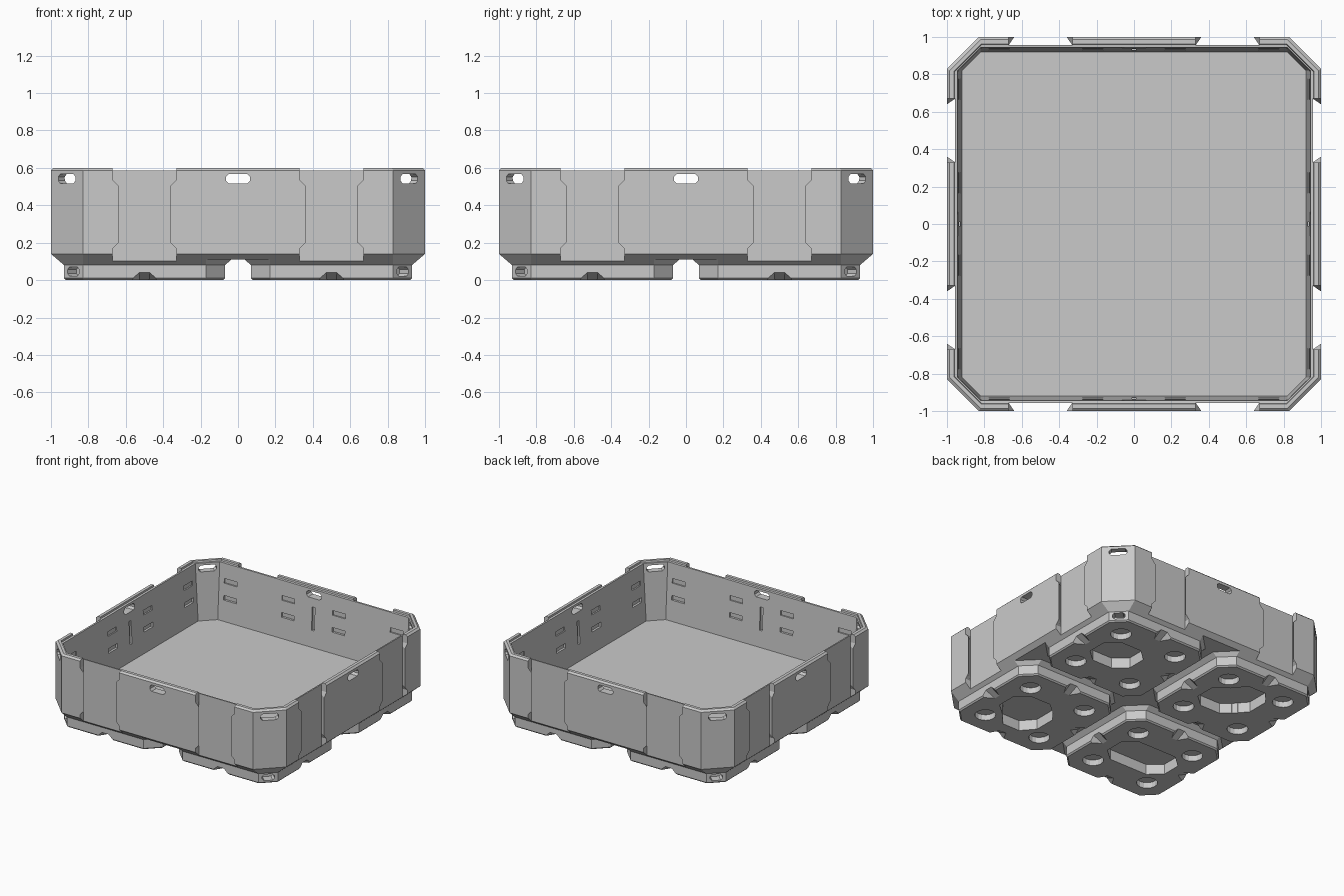
import bpy
import bmesh
from math import radians, cos, sin, tau
from mathutils import Matrix, Vector

cube = bpy.data.objects.get("Cube")
if cube:
    bpy.data.objects.remove(cube, do_unlink=True)

grey = bpy.data.materials.new("plain grey")
grey.use_nodes = True
colour = (0.59, 0.59, 0.59, 1)
grey.diffuse_color = colour
grey.node_tree.nodes["Principled BSDF"].inputs["Base Color"].default_value = colour


def turn(degrees):
    return Matrix.Rotation(radians(degrees), 4, "Z")


def loft(bm, rings, matrix=Matrix()):
    """Closed solid through a list of rings with equal point counts."""
    loops = [[bm.verts.new(matrix @ Vector(p)) for p in ring] for ring in rings]
    n = len(loops[0])
    faces = [bm.faces.new(loops[0]), bm.faces.new(loops[-1])]
    for a, b in zip(loops, loops[1:]):
        for i in range(n):
            j = (i + 1) % n
            faces.append(bm.faces.new((a[i], a[j], b[j], b[i])))
    bmesh.ops.recalc_face_normals(bm, faces=faces)


def octagon(half, cut, z):
    """Square ring with cut corners."""
    s = half - cut
    quarter = [Vector((half, -s, z)), Vector((half, s, z))]
    return [turn(90 * k) @ p for k in range(4) for p in quarter]


def circle(x, y, radius, z, sides=16):
    return [(x + radius * cos(tau * i / sides), y + radius * sin(tau * i / sides), z)
            for i in range(sides)]


def box(bm, x, z, half_w, half_h, y0, y1, matrix):
    """Block pointing along y."""
    ring = [(-1, -1), (1, -1), (1, 1), (-1, 1)]
    loft(bm, [[(x + half_w * a, y, z + half_h * b) for a, b in ring] for y in (y0, y1)], matrix)


def slot(bm, z, half_w, half_h, y0, y1, matrix):
    """Slot with cut corners pointing along y."""
    c = half_h * 0.6
    quad = [(half_w, half_h - c), (half_w - c, half_h)]
    ring = quad + [(-a, b) for a, b in quad[::-1]]
    ring += [(-a, -b) for a, b in ring]
    loft(bm, [[(a, y, z + b) for a, b in ring] for y in (y0, y1)], matrix)


def to_object(bm, name):
    mesh = bpy.data.meshes.new(name)
    bm.to_mesh(mesh)
    bm.free()
    mesh.materials.append(grey)
    obj = bpy.data.objects.new(name, mesh)
    bpy.context.collection.objects.link(obj)
    return obj


def carve(obj, cutter):
    """Subtract the cutter, then keep only the finished mesh."""
    mod = obj.modifiers.new("cut", "BOOLEAN")
    mod.operation = "DIFFERENCE"
    mod.solver = "EXACT"
    mod.object = cutter
    cutter.hide_render = True
    bpy.context.view_layer.update()
    graph = bpy.context.evaluated_depsgraph_get()
    finished = bpy.data.meshes.new_from_object(obj.evaluated_get(graph))
    obj.modifiers.clear()
    obj.data = finished
    bpy.data.objects.remove(cutter, do_unlink=True)


# Tray shell: outer wall, raised rim, drafted cavity and floor
bm = bmesh.new()
profile = [(0.965, 0.135, 0.11), (1, 0.17, 0.14), (1, 0.17, 0.587), (0.986, 0.165, 0.6),
           (0.962, 0.145, 0.6), (0.96, 0.145, 0.587), (0.944, 0.125, 0.585), (0.92, 0.1, 0.14)]
loft(bm, [octagon(*p) for p in profile])
tray = to_object(bm, "tray")

# Dovetail recesses, handle slots and inner wall pockets
bm = bmesh.new()
levels = [(0.04, 0.17), (0.17, 0.17), (0.2, 0.14), (0.505, 0.14), (0.535, 0.17), (0.7, 0.17)]
for k in range(4):
    side = turn(90 * k)
    for x in (-0.5, 0.5):
        loft(bm, [[(x - 0.17, -0.956, z), (x - w, -1, z), (x - w, -1.1, z),
                   (x + w, -1.1, z), (x + w, -1, z), (x + 0.17, -0.956, z)]
                  for z, w in levels], side)
    slot(bm, 0.542, 0.065, 0.025, -1.1, -0.85, side)
    slot(bm, 0.542, 0.065, 0.025, -1.4, -1.1, turn(90 * k + 45))
    for x in (-0.72, -0.22, 0.22, 0.72):
        for z in (0.32, 0.45):
            box(bm, x, z, 0.055, 0.018, -0.946, -0.85, side)
    box(bm, 0, 0.36, 0.012, 0.09, -0.946, -0.85, side)
carve(tray, to_object(bm, "wall_cutter"))

# Foot block, bevelled below and flaring out to meet the tray
bm = bmesh.new()
loft(bm, [octagon(0.42, 0.095, 0), octagon(0.43, 0.1, 0.01), octagon(0.43, 0.1, 0.08),
          octagon(0.465, 0.135, 0.11), octagon(0.465, 0.135, 0.118)])
foot = to_object(bm, "foot_1")

# Foot details: round sockets, side notches, corner slot, recess clearance
bm = bmesh.new()
for x in (-0.25, 0.25):
    for y in (-0.25, 0.25):
        loft(bm, [circle(x, y, 0.075, -0.05), circle(x, y, 0.075, 0.045)])
for k in range(4):
    outer = [(-0.095, -0.45, -0.01), (0.095, -0.45, -0.01), (0.03, -0.45, 0.05), (-0.03, -0.45, 0.05)]
    inner = [(-0.035, -0.35, -0.01), (0.035, -0.35, -0.01), (0.025, -0.35, 0), (-0.025, -0.35, 0)]
    loft(bm, [outer, inner], turn(90 * k))
slot(bm, 0.046, 0.045, 0.024, -0.62, -0.47, turn(135))
for angle in (90, 180):
    box(bm, 0, 0.13, 0.17, 0.06, -0.6, -0.456, turn(angle))
carve(foot, to_object(bm, "foot_cutter"))

# Four feet around the centre, each with an offset eight-sided pocket
for k in range(4):
    part = foot
    if k:
        part = bpy.data.objects.new("foot_%d" % (k + 1), foot.data.copy())
        bpy.context.collection.objects.link(part)
    part.matrix_world = turn(90 * k) @ Matrix.Translation((0.5, 0.5, 0))
    bm = bmesh.new()
    centre = part.matrix_world.translation + Vector((0.08, 0, 0))
    shape = Matrix.Translation(centre) @ Matrix.Diagonal((1.15, 1, 1, 1))
    loft(bm, [octagon(0.16, 0.085, -0.05), octagon(0.16, 0.085, 0.08)], shape)
    carve(part, to_object(bm, "pocket_cutter"))
